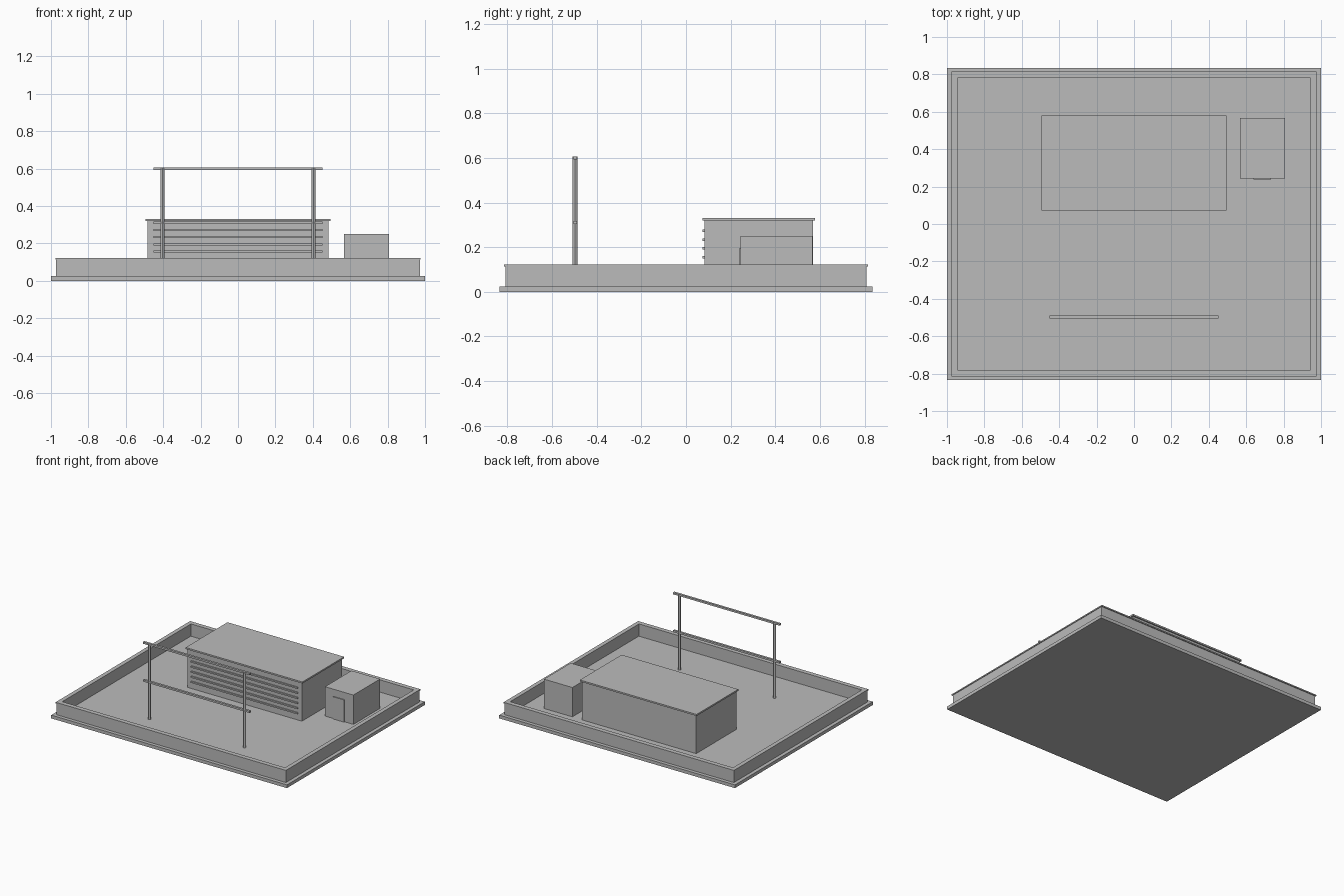
import bpy
import bmesh
from mathutils import Matrix

cube = bpy.data.objects.get("Cube")
if cube:
    bpy.data.objects.remove(cube, do_unlink=True)

GREY = (0.5, 0.5, 0.5, 1)
material = bpy.data.materials.new("plain grey")
material.use_nodes = True
material.diffuse_color = GREY
material.node_tree.nodes["Principled BSDF"].inputs["Base Color"].default_value = GREY

FLOOR = 0.025


def finish(name, bm):
    bmesh.ops.recalc_face_normals(bm, faces=bm.faces)
    mesh = bpy.data.meshes.new(name)
    bm.to_mesh(mesh)
    bm.free()
    mesh.materials.append(material)
    obj = bpy.data.objects.new(name, mesh)
    bpy.context.collection.objects.link(obj)
    return obj


def box(name, x, y, z):
    """Box from (min, max) pairs on each axis."""
    bm = bmesh.new()
    size = [b - a for a, b in (x, y, z)]
    centre = [(a + b) / 2 for a, b in (x, y, z)]
    bmesh.ops.create_cube(bm, size=1, matrix=Matrix.Translation(centre) @ Matrix.Diagonal((*size, 1)))
    return finish(name, bm)


def ring(name, outer, inner, z0, z1):
    """Closed rectangular frame between two half-size pairs."""
    bm = bmesh.new()
    signs = [(-1, -1), (1, -1), (1, 1), (-1, 1)]
    section = [(outer, z0), (outer, z1), (inner, z1), (inner, z0)]
    loops = [[bm.verts.new((sx * h[0], sy * h[1], z)) for sx, sy in signs] for h, z in section]
    for a, b in zip(loops, loops[1:] + loops[:1]):
        for i in range(4):
            j = (i + 1) % 4
            bm.faces.new((a[i], a[j], b[j], b[i]))
    return finish(name, bm)


def post(name, x, y, radius, z0, z1):
    bm = bmesh.new()
    bmesh.ops.create_cone(bm, cap_ends=True, segments=12, radius1=radius, radius2=radius,
                          depth=z1 - z0, matrix=Matrix.Translation((x, y, (z0 + z1) / 2)))
    return finish(name, bm)


# Base slab and the parapet around it
box("base_slab", (-1, 1), (-0.835, 0.835), (0, FLOOR))
ring("parapet_wall", (0.972, 0.808), (0.95, 0.785), FLOOR, 0.113)
ring("parapet_cap", (0.977, 0.815), (0.945, 0.78), 0.113, 0.122)

# Main block with overhanging roof and front louvres
box("main_block", (-0.485, 0.485), (0.082, 0.569), (FLOOR, 0.32))
box("main_roof", (-0.495, 0.495), (0.073, 0.579), (0.32, 0.332))
for i in range(6):
    z = 0.078 + i * 0.039
    box(f"louvre_{i + 1}", (-0.452, 0.452), (0.073, 0.083), (z - 0.0055, z + 0.0055))

# Small shed and its door
box("shed", (0.567, 0.808), (0.244, 0.567), (FLOOR, 0.25))
box("shed_door", (0.638, 0.733), (0.237, 0.245), (FLOOR, 0.195))

# Front frame: two posts and two rails
for side, x in (("right", -0.404), ("left", 0.404)):
    obj = post(f"{side}_post", x, -0.497, 0.011, FLOOR, 0.606)
    bpy.ops.object.select_all(action="DESELECT")
    obj.select_set(True)
    bpy.context.view_layer.objects.active = obj
    bpy.ops.object.shade_smooth_by_angle()
for level, z in (("lower", 0.31), ("upper", 0.6)):
    box(f"{level}_rail", (-0.452, 0.452), (-0.505, -0.488), (z - 0.007, z + 0.007))
